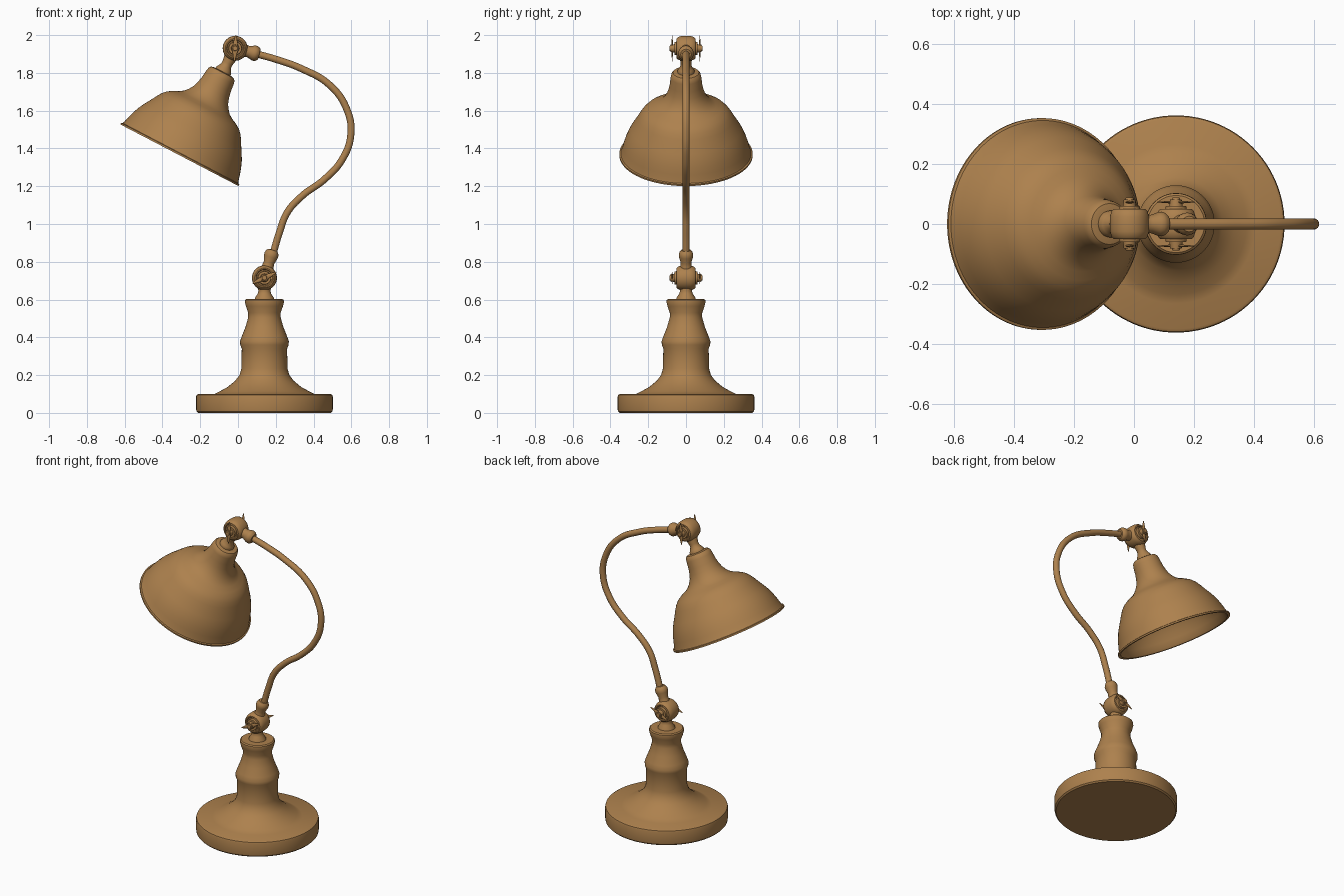
import bpy, bmesh, math
from mathutils import Matrix, Vector

if "Cube" in bpy.data.objects:
    bpy.data.objects.remove(bpy.data.objects["Cube"], do_unlink=True)

# Single warm brass finish
COLOUR = (0.42, 0.22, 0.075, 1)
brass = bpy.data.materials.new("brass")
brass.use_nodes = True
brass.diffuse_color = COLOUR
brass.node_tree.nodes["Principled BSDF"].inputs["Base Color"].default_value = COLOUR


def finish(obj, angle=35):
    """Give an object its material and smooth shading with sharp creases."""
    obj.data.materials.append(brass)
    bpy.ops.object.select_all(action='DESELECT')
    obj.select_set(True)
    bpy.context.view_layer.objects.active = obj
    if obj.type == 'CURVE':
        bpy.ops.object.convert(target='MESH')
    bpy.ops.object.shade_smooth_by_angle(angle=math.radians(angle))
    return obj


def lathe(name, profile, origin=(0, 0, 0), axis=(0, 0, 1), steps=64):
    """Revolve (radius, height) points around an axis starting at origin."""
    bm = bmesh.new()
    verts = [bm.verts.new((r, 0, h)) for r, h in profile]
    edges = [bm.edges.new(pair) for pair in zip(verts, verts[1:])]
    bmesh.ops.spin(bm, geom=verts + edges, cent=(0, 0, 0), axis=(0, 0, 1),
                   angle=math.tau, steps=steps)
    bmesh.ops.remove_doubles(bm, verts=bm.verts, dist=0.0002)
    bmesh.ops.recalc_face_normals(bm, faces=bm.faces)
    turn = Vector(axis).to_track_quat('Z', 'Y').to_matrix().to_4x4()
    bm.transform(Matrix.Translation(origin) @ turn)
    mesh = bpy.data.meshes.new(name)
    bm.to_mesh(mesh)
    bm.free()
    obj = bpy.data.objects.new(name, mesh)
    bpy.context.collection.objects.link(obj)
    return finish(obj)


def wing(name, hub, angle):
    """Thin pointed blade of a wing nut, pointing outward in the xz plane."""
    bm = bmesh.new()
    bmesh.ops.create_cone(bm, cap_ends=True, segments=12, radius1=0.014,
                          radius2=0.003, depth=0.054)
    bm.transform(Matrix.Translation(hub) @ Matrix.Rotation(angle, 4, 'Y')
                 @ Matrix.Translation((0, 0, 0.042)) @ Matrix.Diagonal((1, 0.35, 1, 1)))
    mesh = bpy.data.meshes.new(name)
    bm.to_mesh(mesh)
    bm.free()
    obj = bpy.data.objects.new(name, mesh)
    bpy.context.collection.objects.link(obj)
    finish(obj)


def joint(name, centre, angle):
    """Pivot barrel with a through bolt and a wing nut on both ends."""
    half = [(0.066, 0), (0.065, 0.025), (0.06, 0.042), (0.052, 0.05), (0.046, 0.05),
            (0.042, 0.045), (0.036, 0.045), (0.034, 0.06), (0, 0.06)]
    barrel = [(r, -h) for r, h in reversed(half)] + half[1:]
    lathe(name + "_barrel", barrel, centre, (0, 1, 0), 40)
    lathe(name + "_bolt", [(0, -0.088), (0.012, -0.088), (0.014, -0.084), (0.014, 0.084),
                           (0.012, 0.088), (0, 0.088)], centre, (0, 1, 0), 20)
    for side, label in ((-1, "front"), (1, "back")):
        hub = Vector(centre) + Vector((0, side * 0.073, 0))
        lathe(f"{name}_{label}_nut", [(0, -0.013), (0.022, -0.013), (0.019, 0.009),
                                      (0, 0.009)], hub, (0, side, 0), 20)
        for k in range(2):
            wing(f"{name}_{label}_wing_{k + 1}", hub, angle + k * math.pi)


LOWER = Vector((0.14, 0, 0.715))
UPPER = Vector((-0.015, 0, 1.93))

# Turned base: flat foot, flared skirt, ringed column, flat cap
lathe("base", [
    (0, 0), (0.352, 0), (0.36, 0.008), (0.362, 0.02), (0.362, 0.085), (0.359, 0.095),
    (0.35, 0.1), (0.265, 0.1), (0.235, 0.115), (0.195, 0.137), (0.155, 0.17),
    (0.132, 0.2), (0.122, 0.235), (0.12, 0.34), (0.128, 0.36), (0.129, 0.38),
    (0.12, 0.405), (0.1, 0.455), (0.086, 0.505), (0.086, 0.53), (0.098, 0.565),
    (0.103, 0.585), (0.102, 0.597), (0.095, 0.603), (0, 0.603)],
    (0.14, 0, 0), steps=96)
lathe("base_neck", [(0, 0.59), (0.052, 0.6), (0.05, 0.61), (0.036, 0.63),
                    (0.032, 0.645), (0.036, 0.67), (0, 0.68)], (0.14, 0, 0), steps=40)

# Pivots at both ends of the arm
joint("lower_joint", LOWER, math.radians(65))
joint("upper_joint", UPPER, math.radians(3))

# Sockets holding the arm ends
socket = [(0, 0.04), (0.033, 0.045), (0.03, 0.07), (0.028, 0.085), (0.037, 0.115),
          (0.038, 0.13), (0.034, 0.142), (0.026, 0.153), (0, 0.155)]
lathe("lower_socket", socket, LOWER, (0.3, 0, 1), 32)
lathe("upper_socket", [(r * 1.08, h * 0.86) for r, h in socket], UPPER, (1, 0, -0.25), 32)

# Curved arm tube
path = [(0.185, 0.84), (0.22, 0.958), (0.262, 1.063), (0.341, 1.15), (0.456, 1.235),
        (0.55, 1.339), (0.597, 1.47), (0.577, 1.605), (0.486, 1.735), (0.33, 1.825),
        (0.2, 1.872), (0.09, 1.903)]
curve = bpy.data.curves.new("arm", 'CURVE')
curve.dimensions = '3D'
curve.bevel_depth = 0.019
curve.bevel_resolution = 5
curve.use_fill_caps = True
spline = curve.splines.new('BEZIER')
spline.bezier_points.add(len(path) - 1)
for point, (x, z) in zip(spline.bezier_points, path):
    point.co = (x, 0, z)
    point.handle_left_type = point.handle_right_type = 'AUTO'
arm = bpy.data.objects.new("arm", curve)
bpy.context.collection.objects.link(arm)
finish(arm)

# Hollow bell shade tilted towards the left of the front
RIM = Vector((-0.31, 0, 1.364))
AXIS = (UPPER - RIM).normalized()
outer = [(0.05, 0.498), (0.068, 0.494), (0.077, 0.483), (0.081, 0.465), (0.086, 0.42),
         (0.094, 0.385), (0.103, 0.36), (0.117, 0.337), (0.135, 0.316), (0.158, 0.3),
         (0.188, 0.286), (0.215, 0.269), (0.235, 0.248), (0.252, 0.222), (0.27, 0.19),
         (0.29, 0.157), (0.307, 0.125), (0.321, 0.09), (0.332, 0.055), (0.34, 0.025),
         (0.345, 0.012), (0.353, 0.009), (0.353, 0)]
inner = [(r - 0.012, h - 0.01) for r, h in reversed(outer[:-3])]
lathe("shade", [(0, 0.498)] + outer + [(0.337, 0)] + inner + [(0, 0.488)],
      RIM, AXIS, 96)

# Stem linking the shade to the upper pivot
lathe("shade_stem", [(0, 0.49), (0.044, 0.492), (0.045, 0.505), (0.038, 0.517),
                     (0.028, 0.535), (0.028, 0.55), (0.035, 0.585), (0, 0.6)],
      RIM, AXIS, 32)
